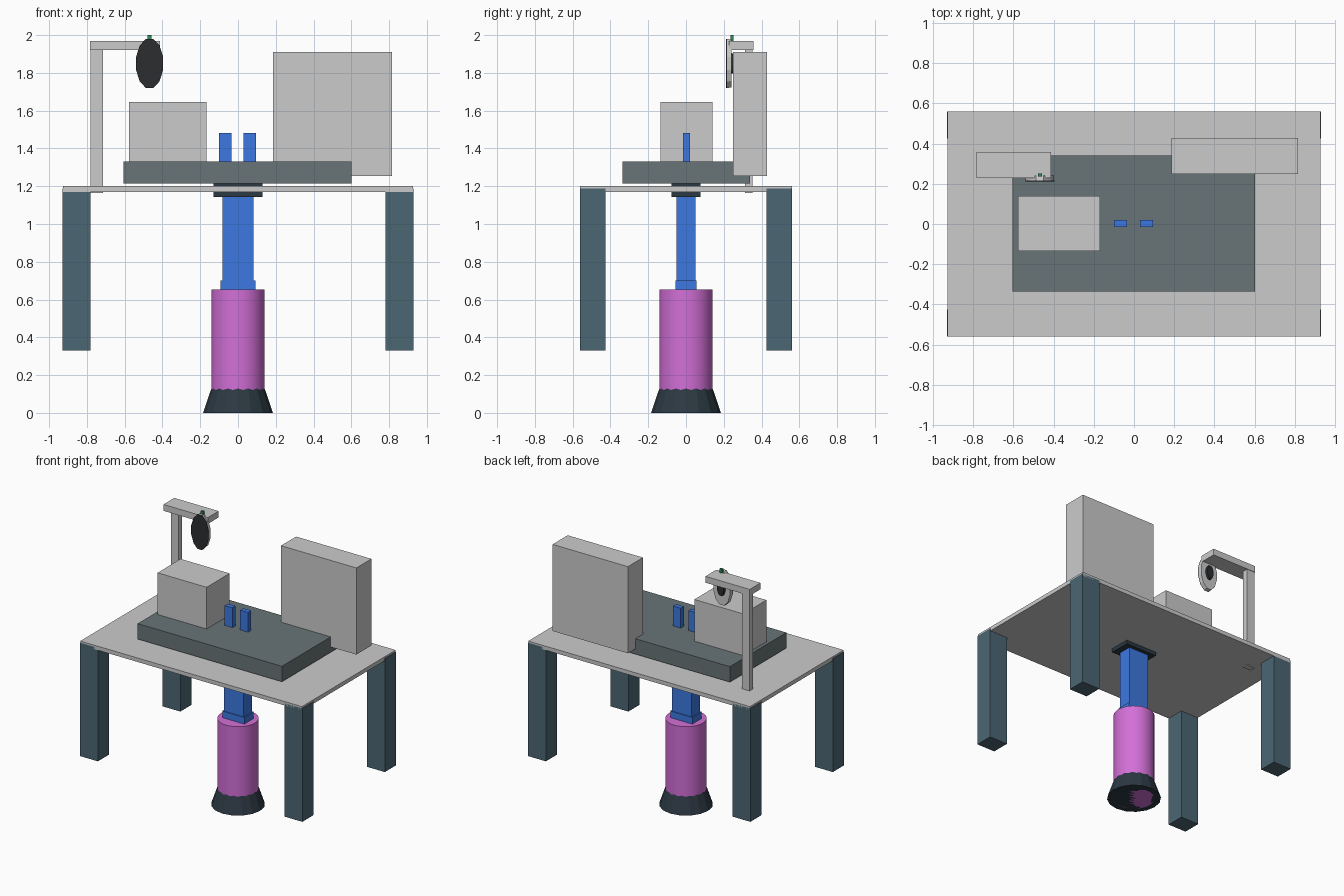
import bpy, math
from mathutils import Matrix

if "Cube" in bpy.data.objects:
    bpy.data.objects.remove(bpy.data.objects["Cube"])


def material(name, rgb):
    m = bpy.data.materials.new(name)
    m.diffuse_color = (*rgb, 1)
    m.use_nodes = True
    m.node_tree.nodes["Principled BSDF"].inputs["Base Color"].default_value = m.diffuse_color
    return m


TEAL = material("teal", (0.07, 0.135, 0.175))
SLATE = material("slate", (0.14, 0.175, 0.18))
DARK = material("dark", (0.025, 0.04, 0.055))
BLACK = material("black", (0.025, 0.027, 0.03))
BLUE = material("blue", (0.045, 0.19, 0.75))
MAGENTA = material("magenta", (0.65, 0.16, 0.68))
GREEN = material("green", (0.03, 0.25, 0.1))


def box(name, x, y, z, mat=None):
    """Box from (min, max) ranges on each axis."""
    bpy.ops.mesh.primitive_cube_add(size=1)
    ob = bpy.context.object
    ob.name = name
    size = [r[1] - r[0] for r in (x, y, z)]
    mid = [(r[0] + r[1]) / 2 for r in (x, y, z)]
    ob.data.transform(Matrix.Translation(mid) @ Matrix.Diagonal((*size, 1)))
    if mat:
        ob.data.materials.append(mat)
    return ob


def cone(name, r1, r2, z0, z1, sides, mat=None):
    bpy.ops.mesh.primitive_cone_add(vertices=sides, radius1=r1, radius2=r2,
                                    depth=z1 - z0, location=(0, 0, (z0 + z1) / 2))
    ob = bpy.context.object
    ob.name = name
    if mat:
        ob.data.materials.append(mat)
    return ob


# Table top and four legs
box("table_top", (-0.927, 0.927), (-0.56, 0.56), (1.17, 1.2))
for sx, side in ((-1, "left"), (1, "right")):
    for sy, end in ((-1, "front"), (1, "back")):
        box(f"{end}_{side}_leg", sorted((sx * 0.78, sx * 0.93)),
            sorted((sy * 0.425, sy * 0.56)), (0.33, 1.187), TEAL)

# Raised platform with its box, tall panel and two pegs
box("platform", (-0.605, 0.602), (-0.335, 0.34), (1.215, 1.332), SLATE)
box("storage_box", (-0.578, -0.168), (-0.135, 0.14), (1.325, 1.647))
box("tall_panel", (0.186, 0.816), (0.248, 0.428), (1.255, 1.91))
box("left_peg", (-0.1, -0.035), (-0.016, 0.021), (1.30, 1.482), BLUE)
box("right_peg", (0.03, 0.095), (-0.016, 0.021), (1.30, 1.482), BLUE)

# Central pedestal
box("mounting_plate", (-0.13, 0.13), (-0.078, 0.078), (1.142, 1.22), DARK)
box("column", (-0.083, 0.083), (-0.05, 0.05), (0.64, 1.15), BLUE)
box("column_collar", (-0.092, 0.092), (-0.056, 0.056), (0.64, 0.702), BLUE)
barrel = cone("barrel", 0.141, 0.141, 0.0, 0.652, 32, MAGENTA)
bpy.ops.object.shade_smooth_by_angle(angle=math.radians(30))
cone("flared_foot", 0.185, 0.117, 0.0, 0.2, 16, DARK)

# Lamp post and arm
box("lamp_post", (-0.78, -0.715), (0.312, 0.353), (1.163, 1.925))
box("lamp_arm", (-0.783, -0.412), (0.228, 0.357), (1.922, 1.97))


# Oval lamp head: discs stacked from front to back along +y
def oval(name, k1, k2, y0, y1, mat=None):
    ob = cone(name, k1, k2, y0, y1, 12, mat)
    ob.location = (0, 0, 0)
    turn = Matrix.Rotation(math.radians(-90), 4, "X")
    spin = Matrix.Rotation(math.radians(15), 4, "Z")
    place = Matrix.Translation((-0.468, (y0 + y1) / 2, 1.85))
    ob.data.transform(place @ Matrix.Diagonal((0.074, 1, 0.135, 1)) @ turn @ spin)
    return ob


oval("lamp_face", 1.0, 1.0, 0.212, 0.216, BLACK)
oval("lamp_rim", 1.0, 0.97, 0.216, 0.242)
oval("lamp_hub", 0.42, 0.38, 0.24, 0.258, BLACK)
box("lamp_switch", (-0.478, -0.457), (0.236, 0.252), (1.96, 2.0), GREEN)
